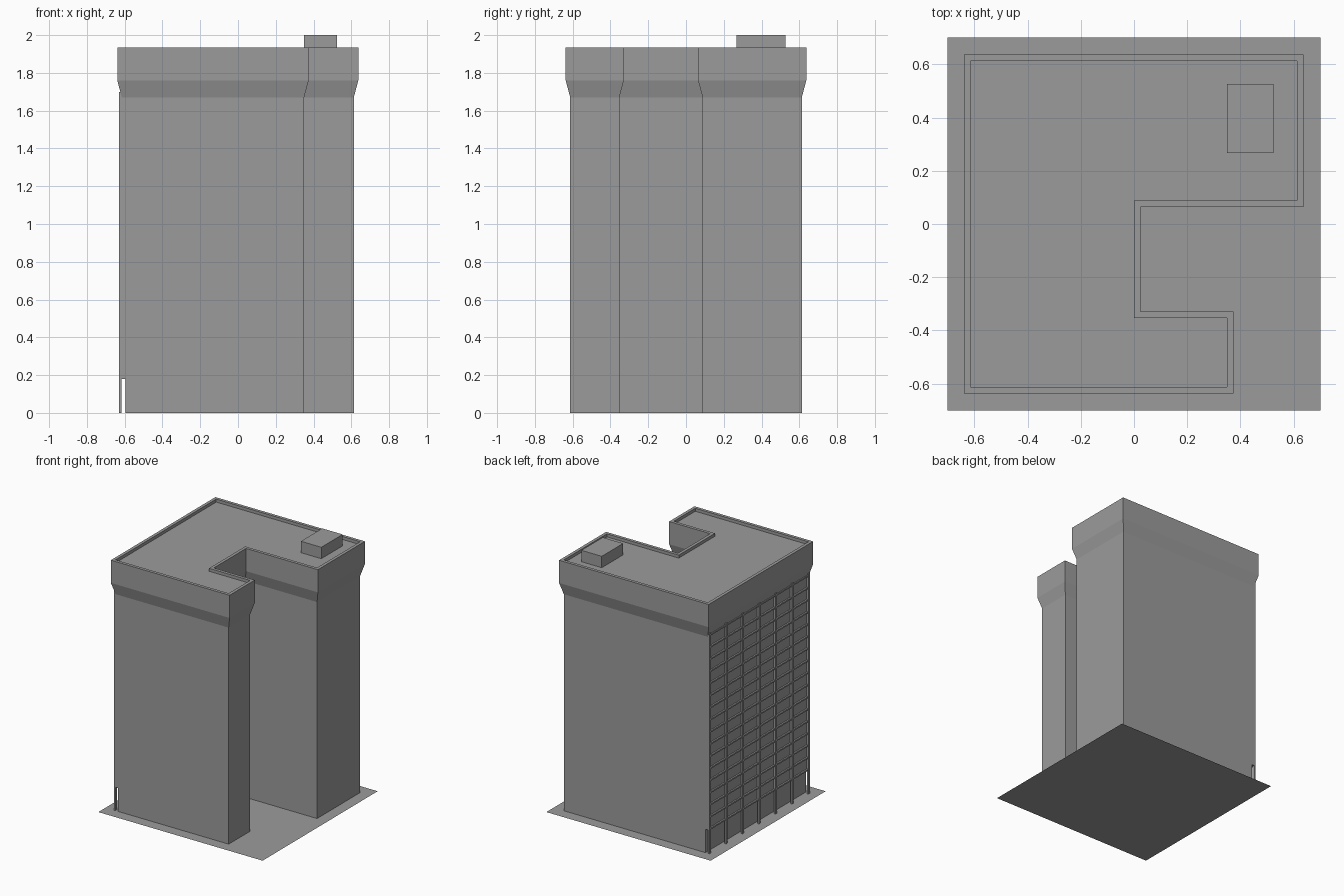
import bpy, bmesh

if "Cube" in bpy.data.objects:
    bpy.data.objects.remove(bpy.data.objects["Cube"])

# dark grey used on the whole building
grey = bpy.data.materials.new("dark_grey")
grey.diffuse_color = (0.33, 0.33, 0.33, 1)
grey.use_nodes = True
grey.node_tree.nodes["Principled BSDF"].inputs["Base Color"].default_value = grey.diffuse_color


def finish(name, bm):
    bmesh.ops.remove_doubles(bm, verts=bm.verts, dist=0.0001)
    bmesh.ops.recalc_face_normals(bm, faces=bm.faces)
    mesh = bpy.data.meshes.new(name)
    bm.to_mesh(mesh)
    bm.free()
    mesh.materials.append(grey)
    obj = bpy.data.objects.new(name, mesh)
    bpy.context.collection.objects.link(obj)
    return obj


def box(name, x, y, z):
    bm = bmesh.new()
    bmesh.ops.create_cube(bm, size=1)
    for v in bm.verts:
        v.co = [lo + (c + 0.5) * (hi - lo) for c, (lo, hi) in zip(v.co, (x, y, z))]
    return finish(name, bm)


def outline(d, left):
    # notched footprint, pushed outwards by d
    return [(left - d, -0.613 - d), (0.35 + d, -0.613 - d), (0.35 + d, -0.353 + d),
            (d, -0.353 + d), (d, 0.088 - d), (0.613 + d, 0.088 - d),
            (0.613 + d, 0.613 + d), (left - d, 0.613 + d)]


# ground slab: a single flat sheet
bm = bmesh.new()
bmesh.ops.create_grid(bm, x_segments=1, y_segments=1, size=0.701)
finish("ground_sheet", bm)

# tower: recessed ground floor on the left, walls, flared crown, parapet, sunken roof
bm = bmesh.new()
levels = [(0, 0, -0.595), (0.18, 0, -0.595), (0.18, 0, -0.615), (1.67, 0, -0.615),
          (1.76, 0.024, -0.615), (1.935, 0.024, -0.615), (1.935, 0, -0.615), (1.912, 0, -0.615)]
rings = [[bm.verts.new((x, y, z)) for x, y in outline(d, left)] for z, d, left in levels]
for a, b in zip(rings, rings[1:]):
    for i in range(8):
        j = (i + 1) % 8
        bm.faces.new((a[i], a[j], b[j], b[i]))
bm.faces.new(rings[-1])
bm.faces.new(rings[0])
finish("tower", bm)

# rooftop plant room
box("plant_room", (0.35, 0.524), (0.267, 0.527), (1.912, 2.0))

# left facade: columns standing free at street level, fins above them
for i in range(7):
    y = -0.603 + i * 1.206 / 6
    box(f"facade_column_{i}", (-0.63, -0.618), (y - 0.01, y + 0.01), (0, 1.70))
    box(f"facade_fin_{i}", (-0.618, -0.605), (y - 0.01, y + 0.01), (0.18, 1.68))

# left facade: floor ledges
for i in range(17):
    z = 0.18 + i * 0.0935
    box(f"facade_ledge_{i}", (-0.627, -0.605), (-0.61, 0.61), (z, z + 0.011))
